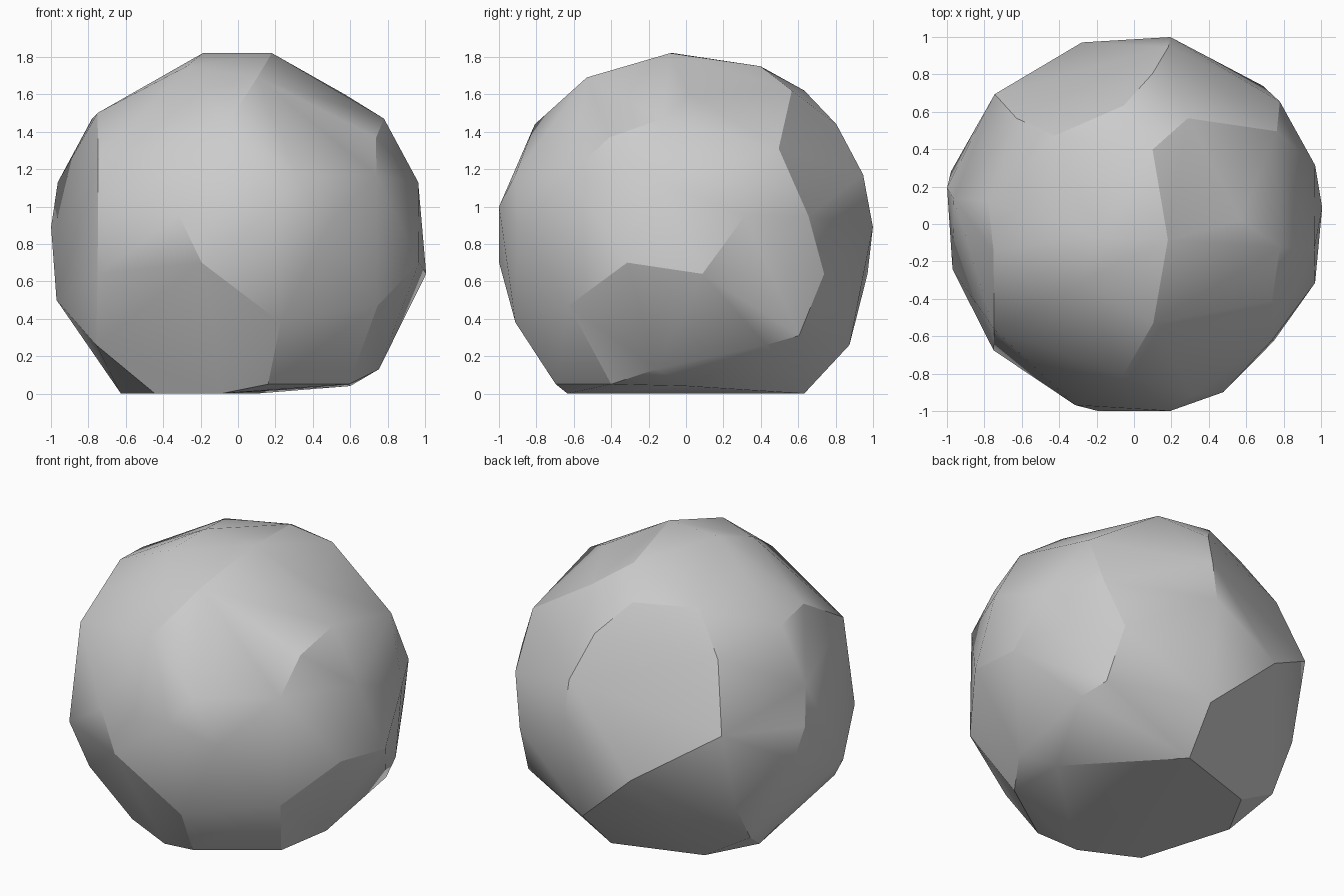
import bpy
import bmesh
from math import cos, sin, radians

cube = bpy.data.objects.get("Cube")
if cube:
    bpy.data.objects.remove(cube, do_unlink=True)

# Chiselled contour rings: height, radius, bearings of the corners in degrees
RINGS = [
    (0, .64, (81, 135, 168, 226, 262)),
    (.04, .6, (0,)),
    (.05, .715, (283, 326)),
    (.13, .77, (348,)),
    (.17, .84, (152,)),
    (.26, .885, (29, 81, 211)),
    (.31, .94, (40,)),
    (.38, .94, (284,)),
    (.45, .94, (143,)),
    (.47, .975, (320,)),
    (.5, 1, (194,)),
    (.64, 1.01, (5, 47, 106, 222)),
    (.7, 1.018, (164, 259, 342)),
    (.89, 1.018, (79, 169, 298)),
    (.95, 1.018, (18, 40, 137, 252)),
    (1, 1.018, (281,)),
    (1.13, .973, (172, 352)),
    (1.17, .965, (79, 289, 320)),
    (1.25, .936, (217,)),
    (1.31, .91, (33,)),
    (1.37, .845, (138, 331)),
    (1.44, .81, (83, 266)),
    (1.47, .79, (171, 351)),
    (1.5, .765, (191,)),
    (1.6, .57, (2, )),
    (1.62, .635, (63, 95, 132)),
    (1.69, .54, (281,)),
    (1.75, .41, (76, 228)),
    (1.82, .2, (200, 335)),
]


def make_material(name, color):
    material = bpy.data.materials.new(name)
    material.use_nodes = True
    material.diffuse_color = color
    shader = next(n for n in material.node_tree.nodes if n.type == "BSDF_PRINCIPLED")
    shader.inputs["Base Color"].default_value = color
    return material


def build_boulder(name, rings, material):
    """Wrap a convex skin around the corners of the contour rings."""
    bm = bmesh.new()
    for height, radius, bearings in rings:
        for bearing in bearings:
            angle = radians(bearing)
            bm.verts.new((radius * cos(angle), radius * sin(angle), height))
    bmesh.ops.convex_hull(bm, input=bm.verts[:])
    loose = [v for v in bm.verts if not v.link_faces]
    bmesh.ops.delete(bm, geom=loose, context="VERTS")
    # Merge nearly coplanar triangles into broad chiselled facets
    bmesh.ops.dissolve_limit(bm, angle_limit=radians(1), verts=bm.verts[:], edges=bm.edges[:])
    bmesh.ops.recalc_face_normals(bm, faces=bm.faces[:])
    mesh = bpy.data.meshes.new(name)
    bm.to_mesh(mesh)
    bm.free()
    mesh.materials.append(material)
    boulder = bpy.data.objects.new(name, mesh)
    bpy.context.collection.objects.link(boulder)
    return boulder


# Single faceted stone: shallow edges softened, strong edges kept crisp
stone = make_material("stone_grey", (.6, .6, .6, 1))
boulder = build_boulder("boulder", RINGS, stone)
bpy.ops.object.select_all(action="DESELECT")
boulder.select_set(True)
bpy.context.view_layer.objects.active = boulder
bpy.ops.object.shade_smooth_by_angle(angle=radians(25))
